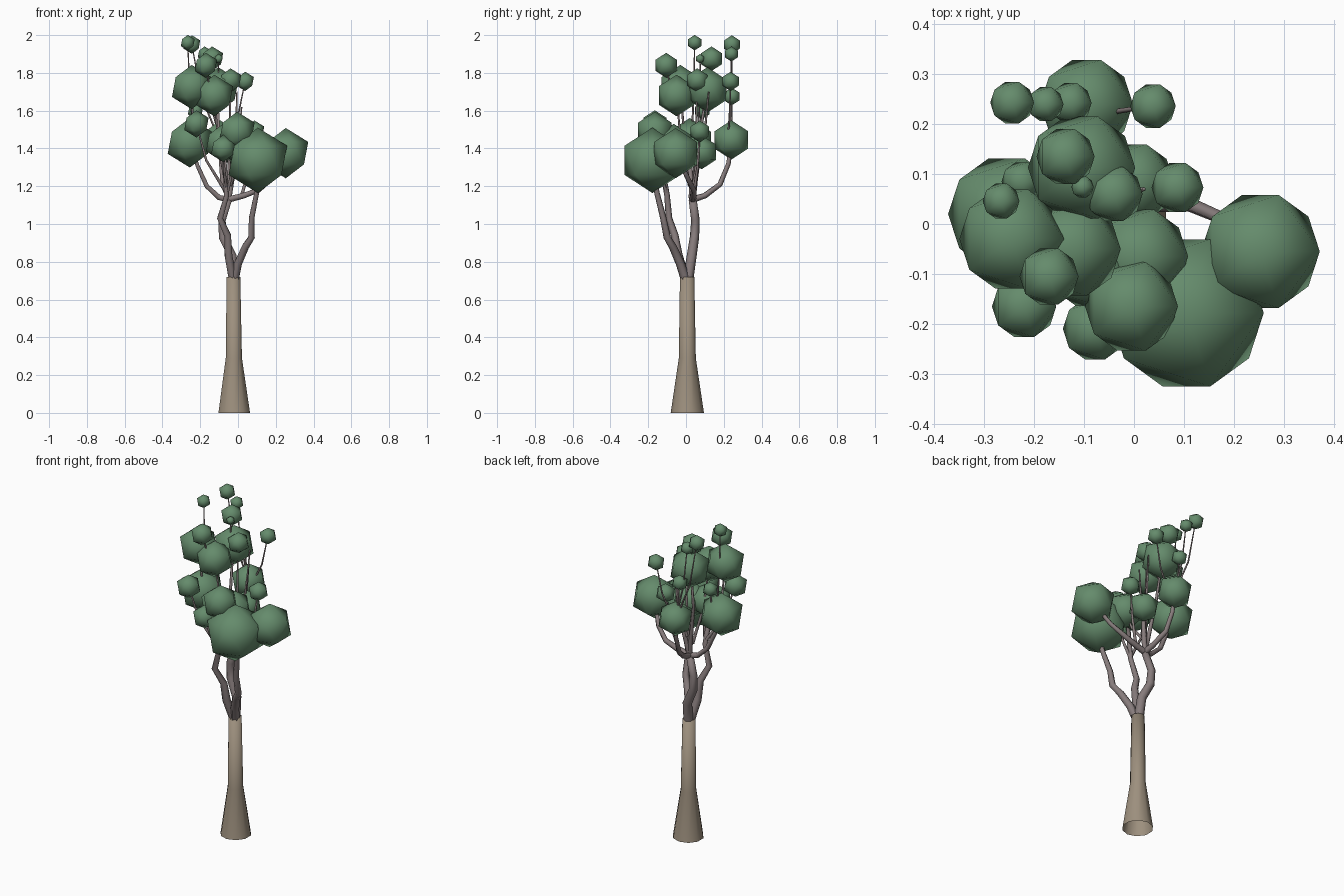
import bpy, bmesh, math
from mathutils import Vector

def material(name, rgb):
    m = bpy.data.materials.new(name)
    m.diffuse_color = (*rgb, 1)
    return m

BARK = material("bark", (0.34, 0.28, 0.21))
TWIG = material("branch_bark", (0.24, 0.20, 0.20))
LEAF = material("foliage", (0.13, 0.26, 0.15))

def finish(bm, name, mat):
    me = bpy.data.meshes.new(name)
    bm.to_mesh(me)
    bm.free()
    me.materials.append(mat)
    for p in me.polygons:
        p.use_smooth = True
    ob = bpy.data.objects.new(name, me)
    bpy.context.collection.objects.link(ob)
    return ob

def tube(name, pts, radii, sides, mat, cap=True):
    """Loft horizontal-ish rings along a path."""
    bm = bmesh.new()
    pts = [Vector(p) for p in pts]
    rings = []
    for i, p in enumerate(pts):
        d = (pts[min(i + 1, len(pts) - 1)] - pts[max(i - 1, 0)]).normalized()
        u = Vector((0, 1, 0)).cross(d).normalized()
        v = d.cross(u)
        rings.append([bm.verts.new(p + radii[i] * (u * math.cos(a) + v * math.sin(a)))
                      for a in [2 * math.pi * (k + .5) / sides for k in range(sides)]])
    for a, b in zip(rings, rings[1:]):
        for k in range(sides):
            n = (k + 1) % sides
            bm.faces.new((a[k], a[n], b[n], b[k]))
    if cap:
        bm.faces.new(rings[-1])
    return finish(bm, name, mat)

def taper(n, r0, r1):
    return [r0 + (r1 - r0) * i / (n - 1) for i in range(n)]

# Trunk: flared foot, open underneath
tube("trunk", [(-.02, .007, 0), (-.022, .007, .29), (-.024, .006, .72)],
     [.088, .045, .038], 10, BARK)

# Main limbs and the boughs that fork from them
fork = (-.05, .035, 1.13)
limbs = {
    "front_right_limb": ([(-.02, 0, .70), (0, -.03, .79), (.04, -.07, .88), (.072, -.10, .93),
                          (.072, -.12, 1.03), (.10, -.155, 1.17), (.105, -.18, 1.33)], .026, .012),
    "front_limb": ([(-.025, 0, .70), (-.05, -.04, .83), (-.055, -.06, .94), (-.095, -.09, 1.03),
                    (-.06, -.10, 1.15), (-.075, -.14, 1.38)], .026, .012),
    "rear_limb": ([(-.025, .01, .70), (-.03, .03, .83), (-.08, .045, .93), (-.085, .05, 1.02),
                   fork], .028, .021),
    "left_bough": ([fork, (-.10, .03, 1.14), (-.165, .03, 1.20), (-.215, .02, 1.31),
                    (-.255, .02, 1.43)], .018, .010),
    "right_bough": ([fork, (.03, .04, 1.15), (.11, .04, 1.18), (.18, .01, 1.24),
                     (.25, -.05, 1.37)], .019, .011),
    "rear_bough": ([fork, (-.055, .10, 1.15), (-.08, .18, 1.21), (-.09, .225, 1.32),
                    (-.095, .24, 1.44)], .018, .010),
    "centre_bough": ([fork, (-.03, .05, 1.24), (-.01, .07, 1.36)], .017, .010),
    "inner_bough": ([fork, (-.07, .05, 1.26), (-.10, .07, 1.45), (-.11, .11, 1.70)], .014, .006),
}
for name, (pts, r0, r1) in limbs.items():
    tube(name, pts, taper(len(pts), r0, r1), 6, TWIG)

# Foliage balls: x, y, z, radius
big = [(.253, -.055, 1.375, .133), (.105, -.178, 1.337, .173), (-.005, -.165, 1.49, .104),
       (-.255, .02, 1.43, .131), (-.245, -.03, 1.725, .117), (-.125, -.05, 1.68, .11),
       (-.095, .24, 1.445, .104), (-.105, .113, 1.71, .12), (0, .083, 1.38, .09),
       (.01, -.065, 1.42, .11), (-.08, -.085, 1.43, .10)]
small = [(-.137, .135, 1.875, .065), (-.244, .243, 1.95, .049), (-.177, .24, 1.90, .04),
         (-.127, .242, 1.675, .047), (.038, .236, 1.755, .051), (-.266, .046, 1.96, .041),
         (-.04, .06, 1.76, .064), (-.103, .074, 1.875, .025), (.087, .073, 1.49, .058),
         (-.17, -.105, 1.84, .066), (-.22, -.165, 1.53, .072), (-.078, -.21, 1.40, .072),
         (-.225, .085, 1.60, .045)]
for i, (x, y, z, r) in enumerate(big + small):
    bm = bmesh.new()
    bmesh.ops.create_icosphere(bm, subdivisions=1, radius=r)
    bmesh.ops.translate(bm, verts=bm.verts, vec=(x, y, z))
    finish(bm, f"foliage_{i + 1}", LEAF)

# Thin stems: start point -> ball tip, rising steeply
stems = [((-.11, .11, 1.65), small[0]), ((-.10, .235, 1.45), small[1]),
         ((-.095, .235, 1.45), small[2]), ((-.09, .24, 1.42), small[3]),
         ((-.07, .22, 1.42), small[4]), ((-.23, .03, 1.45), small[5]),
         ((-.05, .04, 1.20), small[6]), ((-.10, .09, 1.60), small[7]),
         ((.02, .04, 1.15), small[8]), ((-.12, -.05, 1.65), small[9]),
         ((-.07, -.10, 1.18), small[10]), ((-.06, -.10, 1.18), small[11]),
         ((-.22, .03, 1.33), small[12]), ((-.22, .02, 1.33), big[4]),
         ((-.06, .02, 1.20), big[5]), ((-.04, .04, 1.20), big[9]),
         ((-.06, -.10, 1.15), big[2]), ((-.04, .05, 1.25), (.02, .07, 1.62, 0)),
         ((-.02, .06, 1.30), (-.005, .12, 1.70, 0))]
for i, (a, b) in enumerate(stems):
    a, b = Vector(a), Vector(b[:3])
    mid = a.lerp(b, .45)
    mid.xy = a.xy.lerp(b.xy, .65)
    low = a.z < 1.36
    tube(f"stem_{i + 1}", [a, mid, b], [.010, .007, .004] if low else [.006, .005, .003], 5, TWIG)
